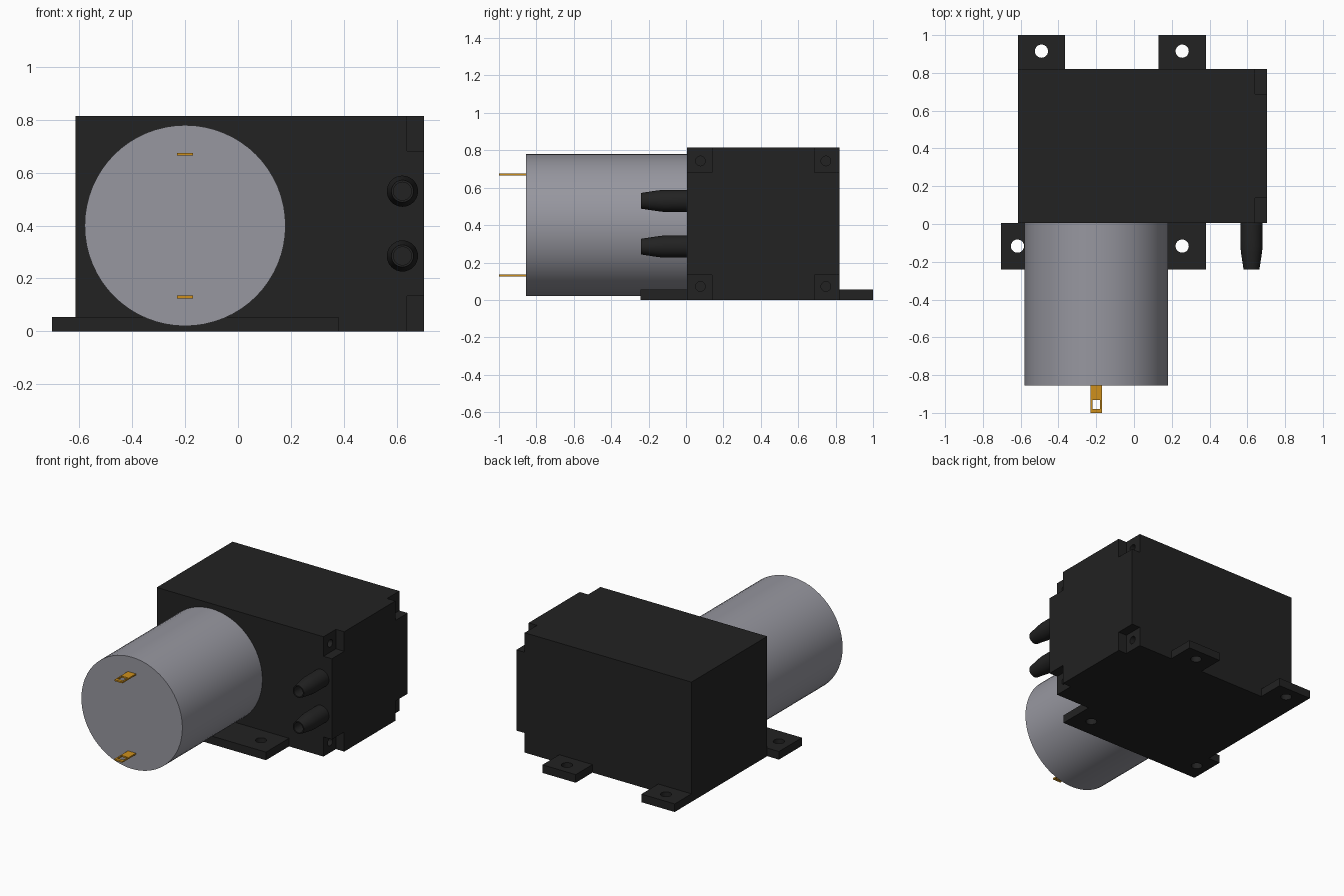
import bpy, bmesh, math
from mathutils import Matrix, Vector

cube = bpy.data.objects.get("Cube")
if cube:
    bpy.data.objects.remove(cube, do_unlink=True)


def material(name, rgb):
    m = bpy.data.materials.new(name)
    m.use_nodes = True
    m.diffuse_color = (*rgb, 1)
    bsdf = next(n for n in m.node_tree.nodes if n.type == 'BSDF_PRINCIPLED')
    bsdf.inputs["Base Color"].default_value = (*rgb, 1)
    return m


BLACK = material("black plastic", (0.016, 0.016, 0.016))
STEEL = material("grey steel", (0.31, 0.31, 0.35))
BRASS = material("brass", (0.62, 0.28, 0.012))


def add_object(name, bm, mat=None):
    bmesh.ops.recalc_face_normals(bm, faces=bm.faces)
    mesh = bpy.data.meshes.new(name)
    bm.to_mesh(mesh)
    bm.free()
    ob = bpy.data.objects.new(name, mesh)
    bpy.context.collection.objects.link(ob)
    if mat:
        mesh.materials.append(mat)
    return ob


def box(name, lo, hi, mat=None):
    lo, hi = Vector(lo), Vector(hi)
    bm = bmesh.new()
    bmesh.ops.create_cube(bm, size=1, matrix=Matrix.Translation((lo + hi) / 2)
                          @ Matrix.Diagonal((*(hi - lo), 1)))
    return add_object(name, bm, mat)


def lathe(name, base, axis, profile, mat=None, sides=32):
    """Closed solid turned around an axis; profile holds (distance, radius)."""
    turn = Matrix.Translation(base) @ Vector(axis).to_track_quat('Z', 'Y').to_matrix().to_4x4()
    bm = bmesh.new()
    rings = []
    for d, r in profile:
        angles = [math.tau * i / sides for i in range(sides)]
        rings.append([bm.verts.new(turn @ Vector((r * math.cos(a), r * math.sin(a), d)))
                      for a in angles])
    for a, b in zip(rings, rings[1:]):
        for i in range(sides):
            j = (i + 1) % sides
            bm.faces.new((a[i], a[j], b[j], b[i]))
    bm.faces.new(rings[0])
    bm.faces.new(rings[-1])
    return add_object(name, bm, mat)


def cut(ob, cutter):
    """Subtract the cutter for good and remove it."""
    mod = ob.modifiers.new("cut", 'BOOLEAN')
    mod.object, mod.operation, mod.solver = cutter, 'DIFFERENCE', 'EXACT'
    bpy.context.view_layer.update()
    mesh = bpy.data.meshes.new_from_object(ob.evaluated_get(bpy.context.evaluated_depsgraph_get()))
    ob.modifiers.clear()
    ob.data = mesh
    bpy.data.objects.remove(cutter, do_unlink=True)


def smooth(ob):
    bpy.ops.object.select_all(action='DESELECT')
    ob.select_set(True)
    bpy.context.view_layer.objects.active = ob
    bpy.ops.object.shade_smooth_by_angle(angle=math.radians(25))


# Pump housing with recessed screw corners on its left end
X0, X1, Y0, Y1, H = -0.615, 0.703, 0.005, 0.82, 0.815
housing = box("pump_housing", (X0, Y0, 0), (X1, Y1, H), BLACK)
NOTCH, RECESS = 0.133, 0.64
for y, sy in ((Y0, 1), (Y1, -1)):
    for z, sz in ((0, 1), (H, -1)):
        ys = sorted((y - sy * 0.1, y + sy * NOTCH))
        zs = sorted((z - sz * 0.1, z + sz * NOTCH))
        cut(housing, box("notch", (RECESS, ys[0], zs[0]), (X1 + 0.1, ys[1], zs[1])))
        cut(housing, lathe("screw_hole", (RECESS + 0.03, y + sy * 0.072, z + sz * 0.072),
                           (-1, 0, 0), ((0, 0.026), (0.1, 0.026)), sides=24))
smooth(housing)

# Mounting feet with bolt holes
FOOT = 0.055
feet = (("front_foot", (-0.703, -0.242), (0.38, Y0), ((-0.617, -0.117), (0.255, -0.117))),
        ("back_right_foot", (X0, Y1), (-0.365, 1.0), ((-0.49, 0.915),)),
        ("back_left_foot", (0.13, Y1), (0.38, 1.0), ((0.255, 0.915),)))
for name, lo, hi, holes in feet:
    foot = box(name, (*lo, 0), (*hi, FOOT), BLACK)
    for x, y in holes:
        cut(foot, lathe("bolt_hole", (x, y, -0.1), (0, 0, 1), ((0, 0.035), (0.3, 0.035))))
    smooth(foot)

# Motor can
MX, MZ, MY = -0.2, 0.4, -0.855
motor = lathe("motor_can", (MX, Y0, MZ), (0, -1, 0), ((0, 0.38), (Y0 - MY, 0.38)), STEEL, 64)
smooth(motor)

# Terminals with a slot near the tip
for name, z in (("upper_terminal", 0.67), ("lower_terminal", 0.13)):
    tab = box(name, (MX - 0.03, -1.0, z - 0.005), (MX + 0.03, MY, z + 0.005), BRASS)
    bpy.context.view_layer.update()
    cut(tab, box("slot", (MX - 0.021, -0.98, z - 0.1), (MX + 0.021, -0.932, z + 0.1)))

# Hose nozzles, tapered and hollow
for name, z in (("upper_nozzle", 0.53), ("lower_nozzle", 0.285)):
    nozzle = lathe(name, (0.622, Y0, z), (0, -1, 0),
                   ((0, 0.059), (0.125, 0.059), (0.16, 0.055), (0.245, 0.042),
                    (0.245, 0.034), (0.05, 0.034)), BLACK)
    smooth(nozzle)
